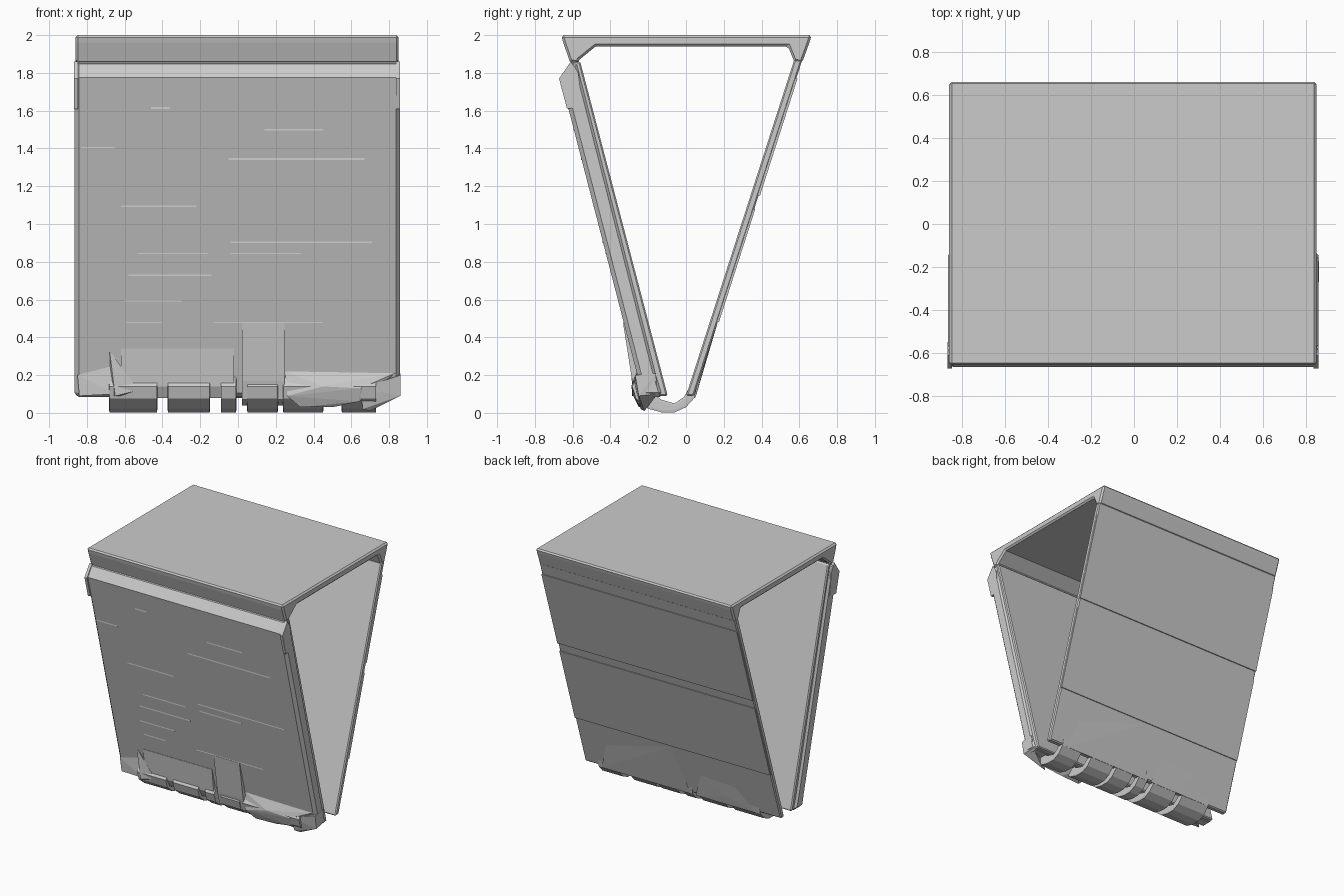
import bpy, bmesh


def finish(name, bm, bevel=0.0, segments=1):
    bmesh.ops.recalc_face_normals(bm, faces=bm.faces)
    mesh = bpy.data.meshes.new(name)
    bm.to_mesh(mesh)
    bm.free()
    ob = bpy.data.objects.new(name, mesh)
    bpy.context.collection.objects.link(ob)
    if bevel:
        mod = ob.modifiers.new("bevel", 'BEVEL')
        mod.width, mod.segments = bevel, segments
        mod.limit_method, mod.angle_limit = 'ANGLE', 1.1
    return ob


def extrude_x(name, profile, x0, x1, bevel=0.0):
    """Solid with a (y, z) profile running from x0 to x1."""
    bm = bmesh.new()
    a = [bm.verts.new((x0, y, z)) for y, z in profile]
    b = [bm.verts.new((x1, y, z)) for y, z in profile]
    bm.faces.new(a)
    bm.faces.new(b)
    for i in range(len(a)):
        j = (i + 1) % len(a)
        bm.faces.new((a[i], a[j], b[j], b[i]))
    return finish(name, bm, bevel)


def hull(name, points):
    """Faceted lump around a few points."""
    bm = bmesh.new()
    for p in points:
        bm.verts.new(p)
    res = bmesh.ops.convex_hull(bm, input=bm.verts)
    junk = [v for v in res["geom_interior"] if isinstance(v, bmesh.types.BMVert)]
    if junk:
        bmesh.ops.delete(bm, geom=junk, context='VERTS')
    return finish(name, bm)


def front_y(z):
    return -0.206 - 0.259 * z


def inner_y(z):
    return -0.073 - 0.262 * z


def back_y(z):
    return 0.013 + 0.324 * z


# Top plate with its folded corner brackets
extrude_x("top_plate", [(-0.66, 2.0), (-0.65, 1.96), (-0.615, 1.86), (-0.568, 1.85),
                        (-0.565, 1.87), (-0.478, 1.94), (0.54, 1.94), (0.573, 1.86),
                        (0.615, 1.855), (0.655, 1.965), (0.665, 2.0)], -0.86, 0.85, 0.012)

# Thin rear leg, with slightly stepped lower layers
extrude_x("back_panel", [(0.573, 1.87), (0.616, 1.87), (back_y(0.09), 0.09), (0.0, 0.09)],
          -0.86, 0.85, 0.008)
for i, (lo, hi) in enumerate([(1.15, 1.77), (0.48, 1.08)]):
    extrude_x(f"back_sheet_{i}", [(back_y(hi) - 0.01, hi), (back_y(hi) + 0.004, hi),
                                  (back_y(lo) + 0.006, lo), (back_y(lo) - 0.01, lo)],
              -0.855, 0.848)

# Thick front leg: inner board and page stack
extrude_x("front_board", [(-0.61, 1.865), (-0.56, 1.86), (inner_y(0.09), 0.09),
                          (inner_y(0.09) - 0.05, 0.09)], -0.85, 0.845, 0.008)
extrude_x("page_stack", [(-0.665, 1.775), (-0.605, 1.865), (-0.57, 1.85),
                         (inner_y(0.2) - 0.025, 0.2), (inner_y(0.085) - 0.02, 0.085),
                         (front_y(0.085), 0.085)], -0.865, 0.858, 0.022)

# Upper side tabs wrapping the page stack
for x in (-0.862, 0.842):
    extrude_x("side_tab", [(-0.672, 1.77), (-0.61, 1.86), (-0.57, 1.8), (-0.55, 1.62),
                           (-0.63, 1.61)], x - 0.006, x + 0.016)

# Page edges showing as fine steps on the front face
edges = [(-0.46, -0.36, 1.61), (0.14, 0.45, 1.495), (-0.83, -0.65, 1.4),
         (-0.05, 0.67, 1.34), (-0.62, -0.22, 1.09), (-0.04, 0.71, 0.9),
         (-0.53, -0.16, 0.84), (-0.04, 0.33, 0.84), (-0.58, -0.14, 0.725),
         (-0.6, -0.3, 0.59), (-0.59, -0.4, 0.475), (-0.13, 0.45, 0.475)]
for x0, x1, z in edges:
    y = front_y(z)
    extrude_x("page_edge", [(y + 0.01, z + 0.02), (y - 0.001, z + 0.02),
                            (y - 0.002, z), (y + 0.01, z)], x0, x1)

# Binding rings under the hinge
ring = [(-0.25, 0.2), (-0.285, 0.14), (-0.265, 0.075), (-0.2, 0.022), (-0.13, 0.003),
        (-0.06, 0.003), (0.0, 0.03), (0.045, 0.08), (0.066, 0.18), (0.03, 0.16),
        (-0.01, 0.085), (-0.06, 0.05), (-0.13, 0.07), (-0.2, 0.12)]
for x0, x1 in [(-0.68, -0.43), (-0.37, -0.15), (-0.09, -0.01), (0.05, 0.21),
               (0.24, 0.45), (0.55, 0.73)]:
    ob = extrude_x("binding_ring", ring, x0, x1)
    mid = (x0 + x1) / 2
    # Pinch the rims so that each ring tapers towards its ends
    bm = bmesh.new()
    bm.from_mesh(ob.data)
    ends = [f for f in bm.faces if abs(f.normal.x) > 0.9]
    for f in ends:
        r = bmesh.ops.inset_region(bm, faces=[f], thickness=0.012)
        for v in f.verts:
            v.co.x += (v.co.x - mid) * 0.02
    bm.to_mesh(ob.data)
    bm.free()

# Front strap over the binding
extrude_x("front_strap", [(front_y(0.475) - 0.004, 0.475), (-0.285, 0.17), (-0.26, 0.07),
                          (-0.2, 0.04), (-0.2, 0.1), (front_y(0.47) + 0.03, 0.475)],
          0.02, 0.245)

# Bent lower page folds
extrude_x("left_fold", [(front_y(0.34) - 0.003, 0.34), (-0.272, 0.14), (-0.24, 0.08),
                        (-0.18, 0.08), (front_y(0.34) + 0.03, 0.34)], -0.62, -0.02)
hull("left_crease", [(-0.68, front_y(0.33), 0.33), (-0.53, -0.275, 0.12), (-0.65, -0.285, 0.09),
                     (-0.68, -0.2, 0.08), (-0.52, -0.2, 0.08)])
hull("left_corner", [(-0.85, front_y(0.2), 0.2), (-0.84, -0.25, 0.09), (-0.64, -0.275, 0.1),
                     (-0.66, front_y(0.25), 0.25), (-0.7, -0.18, 0.1)])
hull("right_fold", [(0.25, front_y(0.22), 0.22), (0.83, front_y(0.21), 0.21),
                    (0.26, -0.28, 0.09), (0.45, -0.29, 0.14), (0.65, -0.285, 0.13),
                    (0.33, -0.25, 0.03), (0.5, -0.24, 0.03), (0.64, -0.26, 0.06),
                    (0.4, -0.17, 0.08), (0.8, -0.17, 0.15)])
hull("right_corner", [(0.65, -0.27, 0.13), (0.66, -0.24, 0.02), (0.7, -0.22, 0.01),
                      (0.86, -0.25, 0.09), (0.86, -0.27, 0.2), (0.85, -0.15, 0.1),
                      (0.86, -0.16, 0.21)])

# Bulge on the rear of the binding
hull("back_fold", [(0.02, back_y(0.47), 0.47), (0.62, back_y(0.3), 0.3),
                   (0.7, 0.05, 0.08), (-0.08, 0.05, 0.08), (0.05, 0.07, 0.15),
                   (0.6, 0.07, 0.15), (0.3, 0.0, 0.1)])
hull("back_fold_small", [(-0.2, back_y(0.28), 0.28), (-0.5, back_y(0.26), 0.26),
                         (-0.65, 0.05, 0.08), (-0.12, 0.05, 0.08), (-0.4, 0.07, 0.15),
                         (-0.3, 0.0, 0.1)])
